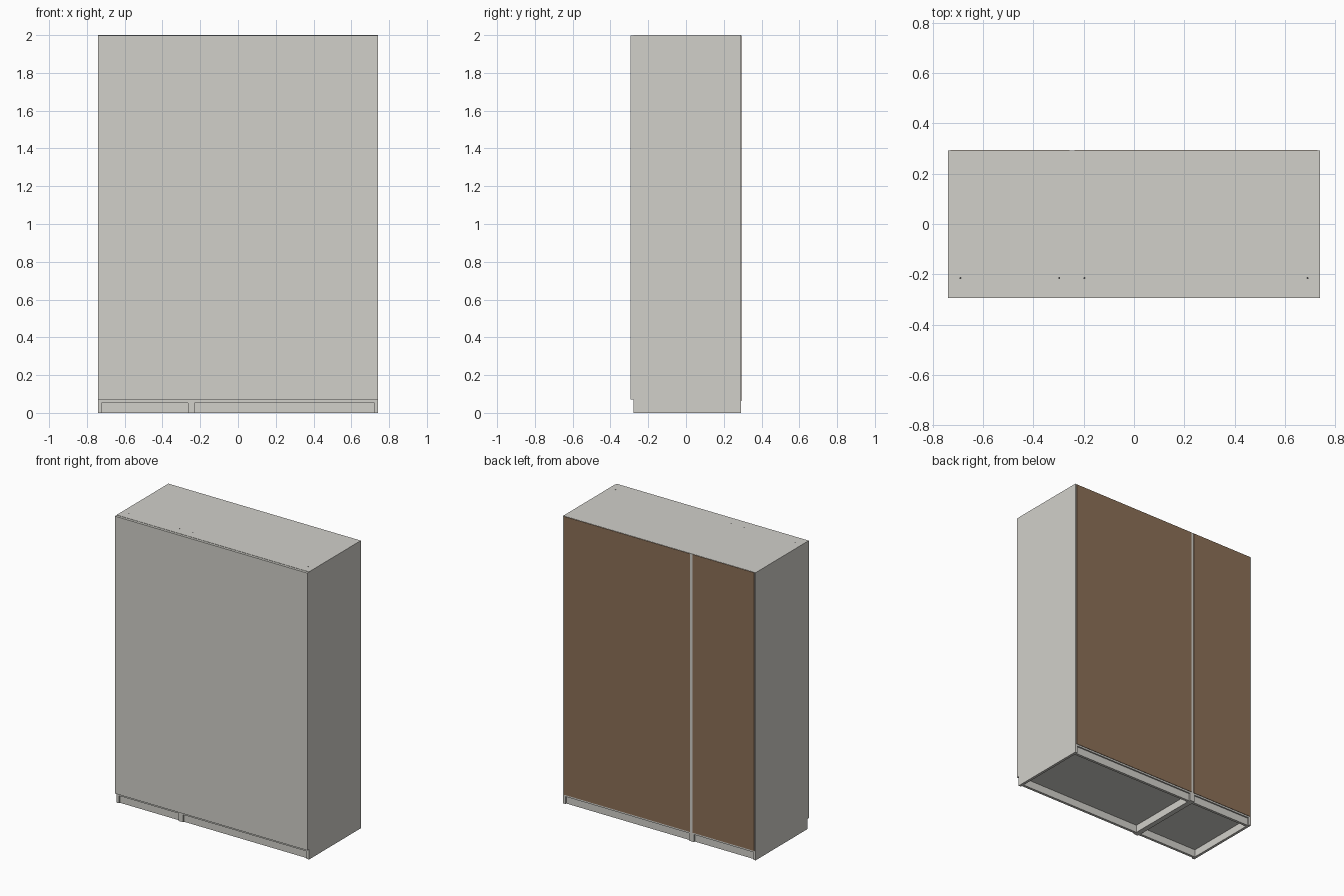
import bpy

cube = bpy.data.objects.get("Cube")
if cube:
    bpy.data.objects.remove(cube, do_unlink=True)


def material(name, colour):
    mat = bpy.data.materials.new(name)
    mat.use_nodes = True
    mat.diffuse_color = colour
    mat.node_tree.nodes["Principled BSDF"].inputs["Base Color"].default_value = colour
    return mat


WHITE = material("warm white", (0.64, 0.63, 0.59, 1))
BROWN = material("brown board", (0.26, 0.16, 0.095, 1))
DARK = material("dark hole", (0.05, 0.05, 0.05, 1))


def panel(name, x, y, z, mat=WHITE):
    """Box given by its (low, high) extent on each axis."""
    ranges = (x, y, z)
    bpy.ops.mesh.primitive_cube_add(size=1, location=[(a + b) / 2 for a, b in ranges])
    obj = bpy.context.object
    obj.name = name
    obj.scale = [b - a for a, b in ranges]
    bpy.ops.object.transform_apply(location=False, rotation=False, scale=True)
    obj.data.materials.append(mat)
    return obj


def hole(name, x, y, z):
    bpy.ops.mesh.primitive_cylinder_add(vertices=12, radius=0.004, depth=0.002, location=(x, y, z))
    bpy.context.object.name = name
    bpy.context.object.data.materials.append(DARK)


LEFT, RIGHT, SPLIT = 0.74, -0.74, -0.247
FRONT, BACK, DOOR_BACK = -0.295, 0.295, -0.277
TOP, BASE, T = 2.0, 0.07, 0.018
CARCASS_BACK = BACK - 0.003


def cabinet(side, x0, x1):
    depth = (DOOR_BACK, CARCASS_BACK)
    inner = (x0 + T, x1 - T)
    # Side, top and bottom boards
    panel(side + "_right_side", (x0, x0 + T), depth, (0, TOP))
    panel(side + "_left_side", (x1 - T, x1), depth, (0, TOP))
    panel(side + "_top", inner, depth, (TOP - T, TOP))
    panel(side + "_bottom", inner, depth, (BASE - T, BASE))
    # Plinth rails under the bottom board
    panel(side + "_front_plinth", inner, (DOOR_BACK + 0.01, DOOR_BACK + 0.01 + T), (0, BASE - T))
    panel(side + "_back_plinth", inner, (CARCASS_BACK - 0.01 - T, CARCASS_BACK - 0.01), (0, BASE - T))
    # Thin back board overlapping the carcass edges
    panel(side + "_back_board", (x0 + 0.01, x1 - 0.01), (CARCASS_BACK, BACK), (BASE - 0.006, TOP - 0.002), BROWN)
    # Fitting holes in the top
    for i, x in enumerate((x0 + 0.05, x1 - 0.05)):
        hole(f"{side}_top_hole_{i + 1}", x, -0.215, TOP - 0.0005)


cabinet("narrow_cabinet", RIGHT, SPLIT)
cabinet("wide_cabinet", SPLIT, LEFT)

# Three equal doors meeting edge to edge
width = (LEFT - RIGHT) / 3
for i in range(3):
    start = RIGHT + i * width
    panel(f"door_{i + 1}", (start, start + width), (FRONT, DOOR_BACK), (BASE, TOP - 0.002))
